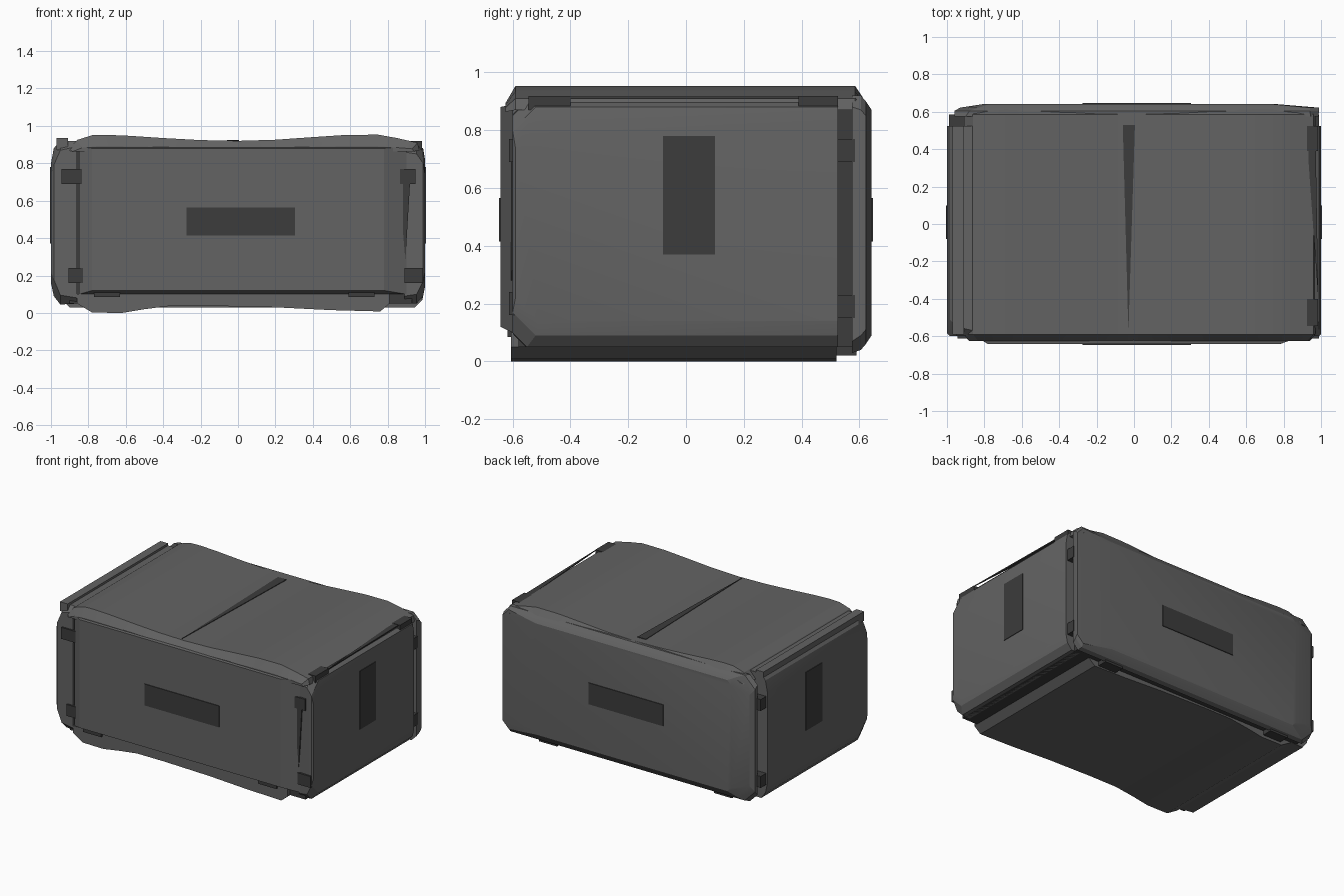
import bpy, bmesh
from math import radians

if "Cube" in bpy.data.objects:
    bpy.data.objects.remove(bpy.data.objects["Cube"])


def material(name, value):
    m = bpy.data.materials.new(name)
    m.use_nodes = True
    m.diffuse_color = (value, value, value, 1)
    m.node_tree.nodes["Principled BSDF"].inputs["Base Color"].default_value = m.diffuse_color
    return m


SHELL = material("grey shell", 0.125)
DARK = material("dark grey trim", 0.045)


def rect(u0, u1, v0, v1, c0=0, c1=0):
    """Octagon outline: c0 cuts the corners at u0, c1 those at u1."""
    a, b = max(c0, 0.001), max(c1, 0.001)
    return [(u0, v0 + a), (u0 + a, v0), (u1 - b, v0), (u1, v0 + b),
            (u1, v1 - b), (u1 - b, v1), (u0 + a, v1), (u0, v1 - a)]


def loft(name, axis, rings, mat):
    """Join equal outlines, each at a depth along the axis, into a solid."""
    bm = bmesh.new()
    place = {"x": lambda d, u, v: (d, u, v),
             "y": lambda d, u, v: (u, d, v),
             "z": lambda d, u, v: (u, v, d)}[axis]
    loops = [[bm.verts.new(place(d, u, v)) for u, v in outline] for d, outline in rings]
    for a, b in zip(loops, loops[1:]):
        for i in range(len(a)):
            j = (i + 1) % len(a)
            bm.faces.new((a[i], a[j], b[j], b[i]))
    bm.faces.new(loops[0])
    bm.faces.new(loops[-1])
    bmesh.ops.recalc_face_normals(bm, faces=bm.faces)
    mesh = bpy.data.meshes.new(name)
    bm.to_mesh(mesh)
    bm.free()
    mesh.materials.append(mat)
    ob = bpy.data.objects.new(name, mesh)
    bpy.context.collection.objects.link(ob)
    return ob


def block(name, x0, x1, y0, y1, z0, z1, mat=DARK):
    corners = [(x0, z0), (x1, z0), (x1, z1), (x0, z1)]
    return loft(name, "y", [(y0, corners), (y1, corners)], mat)


# Inner body, seen in the gaps between panels
block("inner_body", -0.9, 0.93, -0.58, 0.59, 0.05, 0.87)

# Front panel, with a sloping border
loft("front_panel", "y", [
    (-0.57, rect(-0.85, 0.9, 0.1, 0.89)),
    (-0.6, rect(-0.85, 0.9, 0.1, 0.89)),
    (-0.642, rect(-0.78, 0.78, 0.12, 0.88))], SHELL)

# Back panel, cut back at its corners
loft("back_panel", "y", [
    (0.575, rect(-0.96, 0.985, 0.03, 0.92, 0.06, 0.04)),
    (0.605, rect(-0.96, 0.99, 0.04, 0.92, 0.08, 0.05)),
    (0.622, rect(-0.93, 0.99, 0.06, 0.9, 0.1, 0.05)),
    (0.642, rect(-0.8, 0.75, 0.09, 0.87, 0.03, 0.03))], SHELL)

# Side panels, cut at their front corners
loft("right_panel", "x", [
    (-0.86, rect(-0.6, 0.525, 0.05, 0.92, 0.03)),
    (-0.95, rect(-0.6, 0.525, 0.045, 0.92, 0.05)),
    (-0.985, rect(-0.6, 0.525, 0.09, 0.88, 0.09)),
    (-1.0, rect(-0.585, 0.525, 0.16, 0.8, 0.06))], SHELL)
loft("left_panel", "x", [
    (0.89, rect(-0.595, 0.525, 0.05, 0.9, 0.04)),
    (0.955, rect(-0.6, 0.525, 0.05, 0.9, 0.05)),
    (0.99, rect(-0.6, 0.525, 0.09, 0.88, 0.08)),
    (1.0, rect(-0.59, 0.525, 0.14, 0.82, 0.08))], SHELL)
block("right_top_rail", -0.97, -0.91, -0.59, 0.525, 0.87, 0.935, SHELL)

# Waved top and bottom panels, extruded from front to back
top = [(-0.91, 0.87), (-0.86, 0.925), (-0.78, 0.95), (-0.7, 0.952), (-0.58, 0.947),
       (-0.4, 0.935), (-0.2, 0.924), (0, 0.92), (0.2, 0.926), (0.4, 0.94),
       (0.58, 0.952), (0.75, 0.953), (0.85, 0.935), (0.96, 0.91), (0.97, 0.87)]
low_top = [(x * 0.97, 0.86 + (z - 0.86) * 0.35) for x, z in top]
loft("top_panel", "y", [(-0.625, low_top), (-0.59, top), (0.585, top), (0.625, low_top)], SHELL)

bottom = [(-0.86, 0.05), (-0.78, 0.002), (-0.62, 0), (-0.5, 0.02), (-0.36, 0.038),
          (-0.15, 0.038), (0.2, 0.03), (0.5, 0.015), (0.76, 0.008), (0.81, 0.05),
          (0.81, 0.1), (-0.86, 0.1)]
loft("bottom_panel", "y", [(-0.605, bottom), (0.52, bottom)], SHELL)

# Grip plates on the four walls
for name, y in (("front_grip", -0.643), ("back_grip", 0.643)):
    block(name, -0.275, 0.305, y - 0.004, y + 0.004, 0.415, 0.565)
for name, x in (("right_grip", -1.0), ("left_grip", 1.0)):
    block(name, x - 0.004, x + 0.004, -0.08, 0.1, 0.37, 0.78)

# Clips along the upright edges
for x, z, w, h in ((-0.89, 0.73, 0.055, 0.04), (0.89, 0.73, 0.06, 0.04),
                   (-0.865, 0.2, 0.04, 0.04), (0.94, 0.2, 0.05, 0.04)):
    block("front_clip", x - w, x + w, -0.612, -0.57, z - h, z + h)
for x in (-0.95, 0.95):
    for z in (0.19, 0.73):
        block("back_clip", x - 0.04, x + 0.04, 0.52, 0.585, z - 0.04, z + 0.04)

# Clips along the top and bottom edges
for x in (-0.94, 0.955):
    block("top_front_clip", x - 0.03, x + 0.03, -0.545, -0.4, 0.87, 0.918)
block("top_back_clip", 0.92, 0.985, 0.39, 0.525, 0.83, 0.918)
for x in (-0.7, 0.66):
    block("bottom_front_clip", x - 0.07, x + 0.07, -0.618, -0.58, 0.085, 0.115)
    block("bottom_back_clip", x - 0.07, x + 0.07, 0.52, 0.59, 0.02, 0.07)

# Dark tapering slits between panels
loft("top_slit", "z", [(z, [(-0.06, 0.53), (-0.03, -0.58), (0.005, 0.53)])
                       for z in (0.916, 0.9245)], DARK)
loft("front_slit", "y", [(y, [(0.86, 0.7), (0.895, 0.28), (0.92, 0.7)])
                         for y in (-0.606, -0.598)], DARK)
loft("left_top_slit", "z", [(z, [(0.92, 0.52), (0.97, 0.52), (0.985, -0.4)])
                            for z in (0.908, 0.916)], DARK)

# Smooth shading on the gentle curves, crisp at the panel edges
for ob in bpy.context.scene.objects:
    ob.select_set(ob.type == "MESH")
    if ob.type == "MESH":
        bpy.context.view_layer.objects.active = ob
bpy.ops.object.shade_smooth_by_angle(angle=radians(15))
